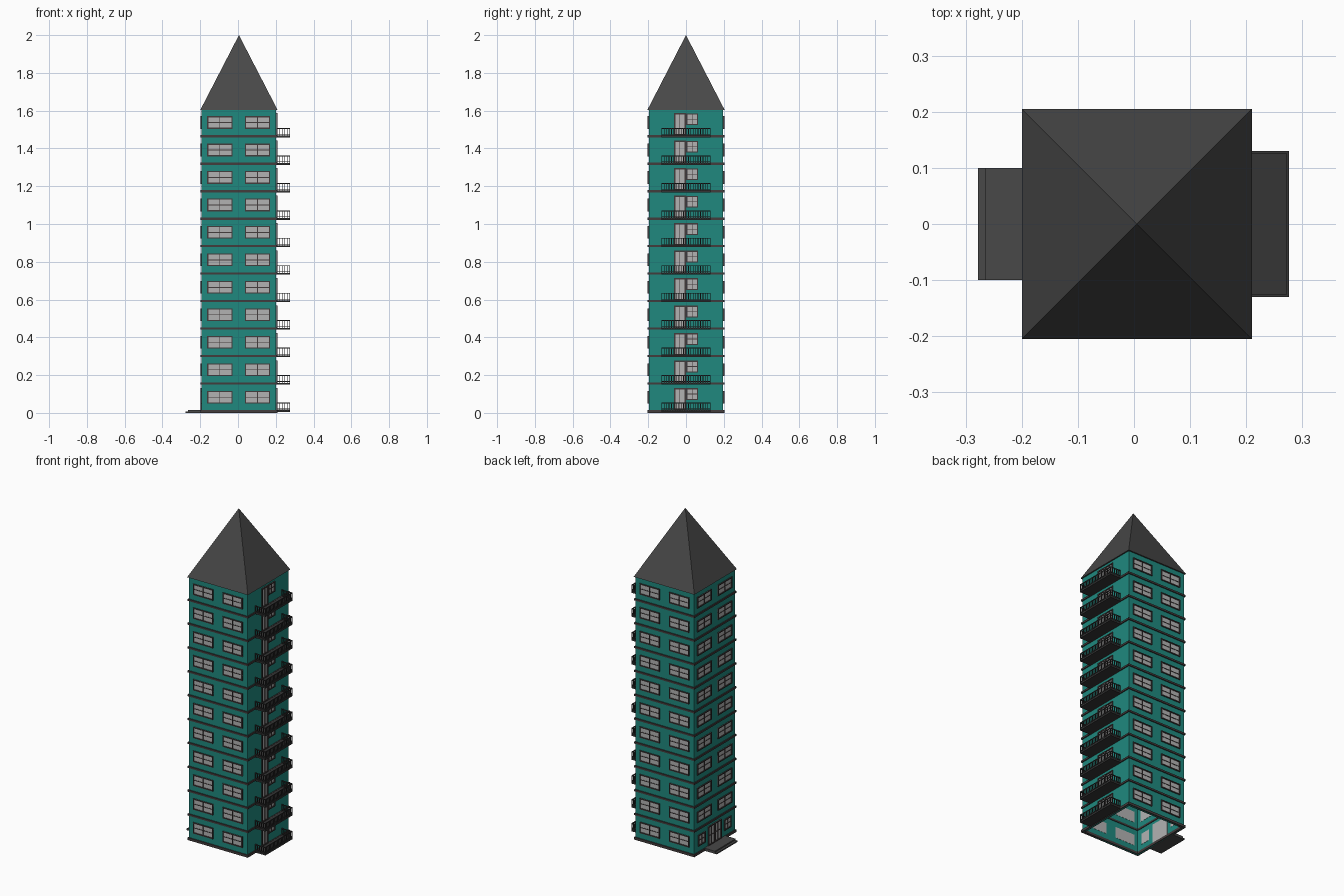
import bpy, bmesh, math
from mathutils import Matrix, Vector

if "Cube" in bpy.data.objects:
    bpy.data.objects.remove(bpy.data.objects["Cube"])

CX, HALF, H, FLOORS = 0.005, 0.197, 0.1455, 11
FRONT, RIGHT, BACK, LEFT = range(4)


def material(name, r, g, b):
    m = bpy.data.materials.new(name)
    m.diffuse_color = (r, g, b, 1)
    m.use_nodes = True
    m.node_tree.nodes["Principled BSDF"].inputs["Base Color"].default_value = m.diffuse_color
    return m


TEAL = material("teal_wall", 0.014, 0.25, 0.21)
TRIM = material("dark_trim", 0.055, 0.045, 0.045)
ROOF = material("roof_grey", 0.065, 0.065, 0.065)
IRON = material("iron", 0.035, 0.035, 0.035)
GLASS = material("glass_grey", 0.45, 0.45, 0.45)


class Part:
    """Collects boxes into one named mesh object."""

    def __init__(self, name, mat):
        self.name, self.mat, self.bm = name, mat, bmesh.new()

    def box(self, x0, x1, y0, y1, z0, z1, side=FRONT):
        # coordinates are for the front side, then turned about the tower axis
        turn = Matrix.Translation((CX, 0, 0)) @ Matrix.Rotation(side * math.pi / 2, 4, 'Z')
        mid = Vector(((x0 + x1) / 2, (y0 + y1) / 2, (z0 + z1) / 2))
        size = Matrix.Diagonal((x1 - x0, y1 - y0, z1 - z0, 1))
        bmesh.ops.create_cube(self.bm, size=1, matrix=turn @ Matrix.Translation(mid) @ size)

    def finish(self):
        me = bpy.data.meshes.new(self.name)
        self.bm.to_mesh(me)
        self.bm.free()
        me.materials.append(self.mat)
        bpy.context.collection.objects.link(bpy.data.objects.new(self.name, me))


walls = Part("walls", TEAL)
bands = Part("floor_bands", TRIM)
frames = Part("window_frames", TRIM)
panes = Part("window_panes", GLASS)
doors = Part("door_frames", TRIM)
slabs = Part("balcony_slabs", IRON)
rails = Part("balcony_railings", IRON)
steps = Part("entrance_steps", ROOF)


def glazed(part, side, u0, u1, z0, z1, cols, rows, edge=0.006):
    """Pane set through the wall with a raised frame and glazing bars."""
    panes.box(u0, u1, -HALF - 0.001, -HALF + 0.007, z0, z1, side)
    y0, y1 = -HALF - 0.006, -HALF + 0.001
    for u in (u0, u1 - edge):
        part.box(u, u + edge, y0, y1, z0, z1, side)
    for z in (z0, z1 - edge):
        part.box(u0 + edge, u1 - edge, y0, y1, z, z + edge, side)
    for i in range(1, cols):
        u = u0 + (u1 - u0) * i / cols
        part.box(u - 0.002, u + 0.002, y0 + 0.002, y1, z0 + edge, z1 - edge, side)
    for i in range(1, rows):
        z = z0 + (z1 - z0) * i / rows
        part.box(u0 + edge, u1 - edge, y0 + 0.003, y1, z - 0.002, z + 0.002, side)


def balcony(z):
    """Slab with a barred railing on three sides."""
    w, y0, y1 = 0.13, -0.271, -0.2
    slabs.box(-w, w, y0, y1, z, z + 0.010, RIGHT)
    low, top, t = z + 0.010, z + 0.050, 0.004
    for a, b in ((low + 0.004, low + 0.008), (top - 0.005, top)):
        rails.box(-w, w, y0, y0 + t, a, b, RIGHT)
        for u in (-w, w - t):
            rails.box(u, u + t, y0 + t, y1, a, b, RIGHT)
    for i in range(21):
        u = -w + (2 * w - t) * i / 20
        rails.box(u, u + t, y0, y0 + t, low, top, RIGHT)
    for u in (-w, w - t):
        for i in range(1, 6):
            y = y0 + (y1 - y0 - t) * i / 5
            rails.box(u, u + t, y, y + t, low, top, RIGHT)


# hollow shell, open underneath
for side in range(4):
    walls.box(-HALF, HALF - 0.006, -HALF, -HALF + 0.006, 0, 1.603, side)

for f in range(FLOORS):
    z = f * H
    # projecting band round each floor
    for side in range(4):
        bands.box(-0.203, 0.187, -0.203, -0.187, z + (0.004 if f else 0), z + 0.015, side)
    # paired windows on the plain sides
    for side in (FRONT, BACK, LEFT):
        if side == LEFT and f == 0:
            continue
        for c in (-0.101, 0.098):
            glazed(frames, side, c - 0.067, c + 0.067, z + 0.049, z + 0.116, 2, 2)
    # balcony door, window beside it, and balcony
    glazed(doors, RIGHT, -0.064, -0.001, z + 0.012, z + 0.132, 2, 1, 0.008)
    glazed(frames, RIGHT, 0.001, 0.064, z + 0.068, z + 0.131, 2, 2)
    balcony(z + 0.004)

# entrance: double door, two small windows and steps
for u in (-0.062, 0.0):
    glazed(doors, LEFT, u, u + 0.062, 0.015, 0.132, 2, 2)
for c in (-0.125, 0.125):
    glazed(frames, LEFT, c - 0.033, c + 0.033, 0.049, 0.116, 2, 2)
steps.box(-0.1, 0.1, -0.283, -0.2, 0, 0.008, LEFT)
steps.box(-0.1, 0.1, -0.270, -0.2, 0.008, 0.016, LEFT)

for part in (walls, bands, frames, panes, doors, slabs, rails, steps):
    part.finish()

# pyramid roof
bpy.ops.mesh.primitive_cone_add(vertices=4, radius1=0.205 * math.sqrt(2), radius2=0,
                                depth=0.397, location=(CX, 0, 1.8015),
                                rotation=(0, 0, math.pi / 4))
roof = bpy.context.object
roof.name = "roof"
roof.data.materials.append(ROOF)
